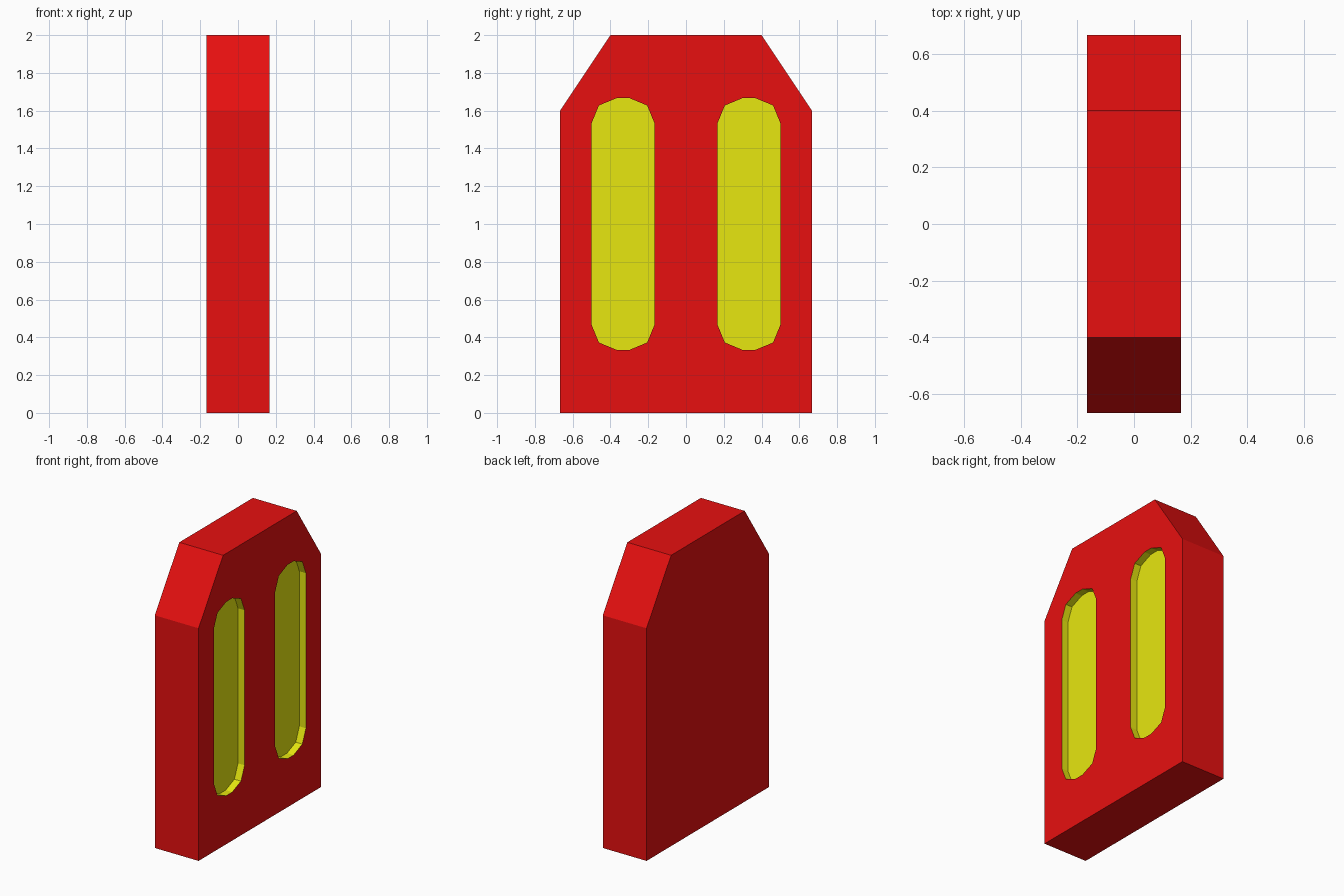
import bpy
import bmesh
import math

cube = bpy.data.objects.get("Cube")
if cube:
    bpy.data.objects.remove(cube)

HALF_X, HALF_Y, HEIGHT = 1 / 6, 2 / 3, 2.0
SLOT_DEPTH = 0.05


def make_material(name, rgb):
    mat = bpy.data.materials.new(name)
    mat.use_nodes = True
    mat.diffuse_color = (*rgb, 1)
    mat.node_tree.nodes["Principled BSDF"].inputs["Base Color"].default_value = (*rgb, 1)
    return mat


red = make_material("red", (0.8, 0.005, 0.005))
yellow = make_material("yellow", (0.8, 0.8, 0.005))


def make_prism(name, profile, x0, x1, mats):
    """Extrude a (y, z) profile along x from x0 to x1."""
    bm = bmesh.new()
    face = bm.faces.new([bm.verts.new((x0, y, z)) for y, z in profile])
    new = bmesh.ops.extrude_face_region(bm, geom=[face])["geom"]
    bmesh.ops.translate(bm, vec=(x1 - x0, 0, 0),
                        verts=[v for v in new if isinstance(v, bmesh.types.BMVert)])
    bmesh.ops.recalc_face_normals(bm, faces=bm.faces)
    mesh = bpy.data.meshes.new(name)
    bm.to_mesh(mesh)
    bm.free()
    for mat in mats:
        mesh.materials.append(mat)
    obj = bpy.data.objects.new(name, mesh)
    bpy.context.collection.objects.link(obj)
    return obj


def slot_profile(cy, cz, half_w, half_h, radius, segments=2):
    """Rectangle with corners rounded in a few flat segments."""
    points = []
    for corner, (sy, sz) in enumerate([(1, 1), (-1, 1), (-1, -1), (1, -1)]):
        for i in range(segments + 1):
            a = (corner + i / segments) * math.pi / 2
            points.append((cy + sy * (half_w - radius) + radius * math.cos(a),
                           cz + sz * (half_h - radius) + radius * math.sin(a)))
    return points


# Slab with chamfered top corners
body = make_prism("slab", [(-HALF_Y, 0), (HALF_Y, 0), (HALF_Y, 1.6), (0.4, HEIGHT),
                           (-0.4, HEIGHT), (-HALF_Y, 1.6)], -HALF_X, HALF_X, [red, yellow])

# Two recessed slots on the +x side
for label, side in (("front", -1), ("back", 1)):
    cutter = make_prism(label + "_slot_cutter",
                        slot_profile(side / 3, 1, 1 / 6, HALF_Y, 2 / 15),
                        HALF_X - SLOT_DEPTH, HALF_X + 0.1, [yellow])
    cutter.hide_render = True
    cutter.hide_viewport = True
    cut = body.modifiers.new(label + "_slot", "BOOLEAN")
    cut.operation = "DIFFERENCE"
    cut.solver = "EXACT"
    cut.object = cutter

# Bake the cuts, then colour the recess faces, which lie inside the outline
bpy.context.view_layer.update()
graph = bpy.context.evaluated_depsgraph_get()
body.data = bpy.data.meshes.new_from_object(body.evaluated_get(graph))
body.modifiers.clear()
for obj in [o for o in bpy.data.objects if o.name.endswith("_slot_cutter")]:
    bpy.data.objects.remove(obj)
body.data.materials.clear()
for mat in (red, yellow):
    body.data.materials.append(mat)
for poly in body.data.polygons:
    inside = all(abs(body.data.vertices[i].co.y) < 0.51
                 and 0.3 < body.data.vertices[i].co.z < 1.7 for i in poly.vertices)
    recessed = poly.center.x < HALF_X - 0.01
    poly.material_index = 1 if inside and recessed else 0
    poly.use_smooth = False
